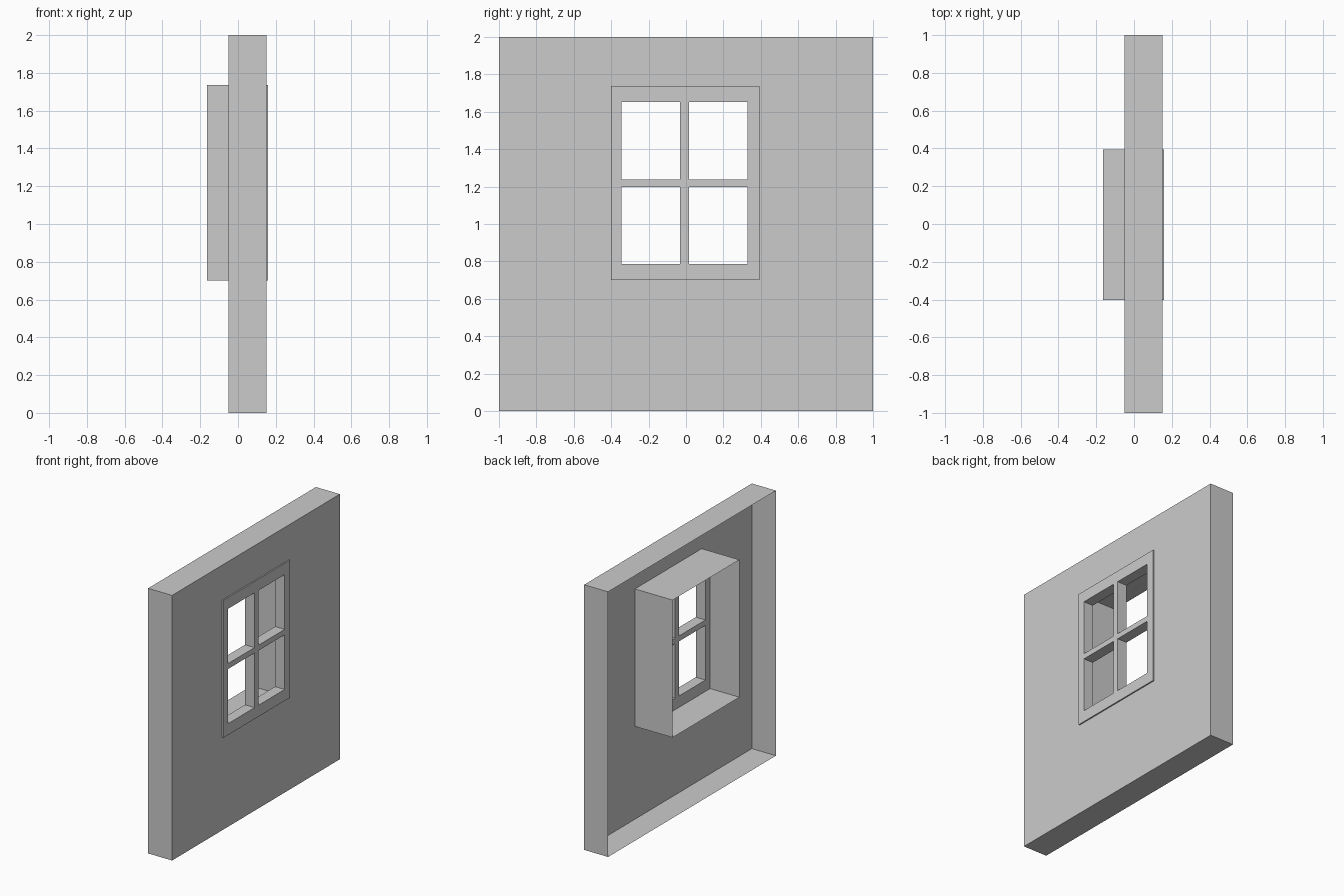
import bpy, bmesh

if "Cube" in bpy.data.objects:
    bpy.data.objects.remove(bpy.data.objects["Cube"])


def grid(bm, x, ys, zs, holes=()):
    """Flat panel facing +x made of rectangular cells, leaving out the holes."""
    v = [[bm.verts.new((x, y, z)) for z in zs] for y in ys]
    for i in range(len(ys) - 1):
        for j in range(len(zs) - 1):
            if (i, j) not in holes:
                bm.faces.new((v[i][j], v[i + 1][j], v[i + 1][j + 1], v[i][j + 1]))
    return v


def sleeve(bm, y0, y1, z0, z1, xa, xb):
    """Four thin sides running from xa (front) to xb (back)."""
    corners = [(y0, z0), (y1, z0), (y1, z1), (y0, z1)]
    front = [bm.verts.new((xa, y, z)) for y, z in corners]
    back = [bm.verts.new((xb, y, z)) for y, z in corners]
    for i in range(4):
        j = (i + 1) % 4
        bm.faces.new((front[j], front[i], back[i], back[j]))


def finish(bm, name):
    bmesh.ops.remove_doubles(bm, verts=bm.verts, dist=1e-5)
    mesh = bpy.data.meshes.new(name)
    bm.to_mesh(mesh)
    bm.free()
    obj = bpy.data.objects.new(name, mesh)
    bpy.context.collection.objects.link(obj)
    return obj


Y0, Y1, Z0, Z1 = -0.402, 0.394, 0.70, 1.737   # window outline
FRONT, INNER, REAR = 0.16, 0.08, -0.164       # window depths

# Wall: thin shell, open at the back, with an opening for the window
bm = bmesh.new()
grid(bm, 0.15, (-1, Y0, Y1, 1), (0, Z0, Z1, 2), {(1, 1)})
sleeve(bm, -1, 1, 0, 2, 0.15, -0.05)
finish(bm, "wall")

# Window frame: solid slab with four panes left open by the crossbars
bm = bmesh.new()
grid(bm, INNER, (Y0, -0.346, -0.031, 0.015, 0.328, Y1),
     (Z0, 0.786, 1.198, 1.239, 1.652, Z1), {(1, 1), (1, 3), (3, 1), (3, 3)})
ext = bmesh.ops.extrude_face_region(bm, geom=bm.faces[:], use_keep_orig=True)
moved = [g for g in ext["geom"] if isinstance(g, bmesh.types.BMVert)]
bmesh.ops.translate(bm, verts=moved, vec=(FRONT - INNER, 0, 0))
bmesh.ops.recalc_face_normals(bm, faces=bm.faces)
finish(bm, "window_frame")

# Window casing: thin sleeve reaching out behind the wall
bm = bmesh.new()
sleeve(bm, Y0, Y1, Z0, Z1, INNER, REAR)
finish(bm, "window_casing")
